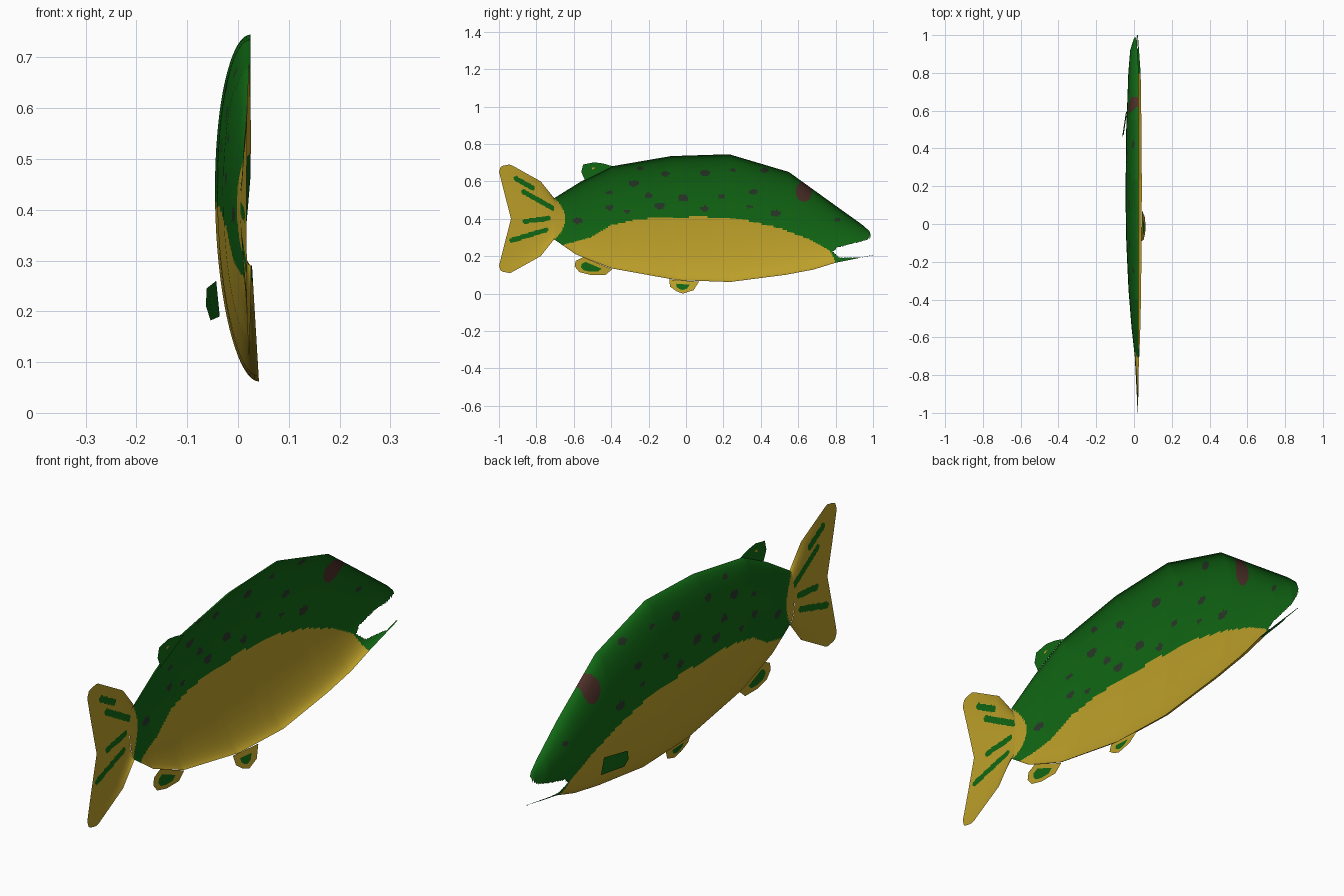
import bpy, bmesh, math
from mathutils import Vector

if "Cube" in bpy.data.objects:
    bpy.data.objects.remove(bpy.data.objects["Cube"])


def material(name, rgb):
    m = bpy.data.materials.new(name)
    m.diffuse_color = (*rgb, 1)
    m.use_nodes = True
    m.node_tree.nodes["Principled BSDF"].inputs["Base Color"].default_value = m.diffuse_color
    return m


MATS = [material("green", (0.0056, 0.135, 0.007)), material("gold", (0.50, 0.345, 0.022)),
        material("eye brown", (0.075, 0.03, 0.022)), material("spot grey", (0.022, 0.04, 0.022))]
GREEN, GOLD, EYE, SPOT = range(4)


def interp(table, a):
    """Piecewise linear lookup in a list of (key, value)."""
    if a <= table[0][0]:
        return table[0][1]
    for (a0, b0), (a1, b1) in zip(table, table[1:]):
        if a <= a1:
            return b0 + (b1 - b0) * (a - a0) / (a1 - a0)
    return table[-1][1]


def finish(bm, name, smooth=True):
    me = bpy.data.meshes.new(name)
    bm.to_mesh(me)
    bm.free()
    for m in MATS:
        me.materials.append(m)
    for p in me.polygons:
        p.use_smooth = smooth
    ob = bpy.data.objects.new(name, me)
    bpy.context.collection.objects.link(ob)
    return ob


def sheet(name, point, colour, nu, nv):
    """Curved sheet from point(u, v); colour(y, z) gives a material or None for a hole."""
    bm = bmesh.new()
    g = [[bm.verts.new(point(i / nu, j / nv)) for j in range(nv + 1)] for i in range(nu + 1)]
    for i in range(nu):
        for j in range(nv):
            q = (g[i][j], g[i][j + 1], g[i + 1][j + 1], g[i + 1][j])
            c = sum((v.co for v in q), Vector()) / 4
            k = colour(c.y, c.z)
            if k is not None:
                bm.faces.new(q).material_index = k
    for v in [v for v in bm.verts if not v.link_faces]:
        bm.verts.remove(v)
    return finish(bm, name)


# Body: a hollow half shell, open toward +x
TOP = [(-.705, .51), (-.56, .60), (-.4, .68), (-.08, .735), (.23, .745), (.55, .65),
       (.80, .47), (.94, .37), (.98, .335), (.99, .31), (1, .207)]
BOTTOM = [(-.705, .29), (-.59, .21), (-.4, .135), (-.05, .072), (.235, .062), (.53, .10),
          (.68, .128), (.80, .165), (1, .205)]
DEPTH = [(-.705, .022), (-.55, .042), (-.35, .06), (-.1, .073), (.15, .078), (.5, .073),
         (.8, .06), (.92, .042), (1, .012)]
LIP = [(.786, .225), (.81, .247), (.97, .287), (.99, .31)]
JAW = [(.786, .222), (.82, .192), (.93, .192), (1, .207)]
BELLY = [(-.68, .25), (-.636, .267), (-.51, .30), (-.406, .364), (-.246, .40), (.075, .412),
         (.29, .40), (.50, .35), (.66, .29), (.77, .23), (.80, .165)]
SPOTS = [(-.245, .67), (-.11, .64), (.1, .645), (.25, .66), (.42, .66), (-.28, .59), (-.41, .54),
         (-.2, .525), (-.016, .51), (.19, .52), (.36, .545), (.48, .43), (.34, .465), (.1, .455),
         (-.14, .47), (-.315, .44), (-.41, .46), (-.58, .39), (.81, .395)]


def body_point(u, v):
    y = -.705 + 1.705 * u
    top, bot = interp(TOP, y), interp(BOTTOM, y)
    a = math.pi * v
    z = (top + bot) / 2 - (top - bot) / 2 * math.cos(a)
    low = .045 - .06 * bot
    rim = low + (.025 - low) * (1 - math.cos(a)) / 2 - max(0, y - .8) * .06
    return rim - interp(DEPTH, y) * math.sin(a), y, z


def body_colour(y, z):
    if y > .786 and interp(JAW, y) < z < interp(LIP, y):
        return None
    if y > .99 and z > .21:
        return None
    if math.hypot((y - .63) / .043, (z - .545) / .055) < 1:
        return EYE
    if y < -.645 - .058 * ((z - .40) / .11) ** 2:
        return GOLD
    if y < .80 and z < interp(BELLY, y):
        return GOLD
    for i, (a, b) in enumerate(SPOTS):
        r = .013 + .004 * (i % 3)
        if math.hypot((y - a) / (r * 1.3), (z - b) / (r * .8)) < 1:
            return SPOT
    return GREEN


sheet("body", body_point, body_colour, 260, 90)

# Tail: slightly dished forked fan with painted rays
RAYS = [((-.91, .615), (-.82, .565)), ((-.87, .545), (-.71, .455)),
        ((-.86, .387), (-.735, .402)), ((-.93, .285), (-.75, .34))]


def tail_point(u, v):
    t = 2 * v - 1
    end = interp([(0, -.936), (.87, -1), (.97, -.99), (1, -.945)], abs(t))
    y = -.705 + (end + .705) * u
    half = interp([(0, .11), (.3, .20), (.95, .287), (1, .29)], u)
    x = .026 - .004 * u - (.022 - .017 * u) * math.sqrt(max(0, 1 - t * t))
    return x, y, .40 + t * half


def tail_colour(y, z):
    p = Vector((y, z))
    for a, b in RAYS:
        a, b = Vector(a), Vector(b)
        s = min(1, max(0, (p - a).dot(b - a) / (b - a).length_squared))
        if (p - a - (b - a) * s).length < .013:
            return GREEN
    return GOLD


sheet("tail", tail_point, tail_colour, 50, 90)


# Fins: thin flat plates with a differently coloured centre
def fin(name, pts, edge, centre, scale=.5):
    bm = bmesh.new()
    mid = sum((Vector(p) for p in pts), Vector()) / len(pts)
    outer = [bm.verts.new(p) for p in pts]
    inner = [bm.verts.new(mid.lerp(Vector(p), scale)) for p in pts]
    for i in range(len(pts)):
        j = (i + 1) % len(pts)
        bm.faces.new((outer[i], outer[j], inner[j], inner[i])).material_index = edge
    bm.faces.new(inner).material_index = centre
    finish(bm, name, False)


def flat(x, yz):
    return [(x(z), y, z) for y, z in yz]


fin("back_fin", flat(lambda z: .029, [(-.39, .68), (-.44, .695), (-.49, .702), (-.55, .69),
                                      (-.56, .65), (-.54, .605)]), GREEN, GOLD, .12)
fin("rear_belly_fin", flat(lambda z: .034, [(-.55, .195), (-.59, .175), (-.595, .145), (-.57, .115),
                                            (-.51, .10), (-.43, .10), (-.395, .13)]), GOLD, GREEN, .55)
fin("middle_belly_fin", flat(lambda z: .062 - .30 * z, [(-.09, .075), (-.085, .037), (-.05, .012),
                                                        (-.016, 0), (.04, .018), (.07, .064)]),
    GOLD, GREEN, .45)
fin("side_fin", [(-.043, .59, .26), (-.062, .465, .245), (-.063, .46, .21), (-.054, .475, .182),
                 (-.036, .6, .19)], GREEN, GREEN)
